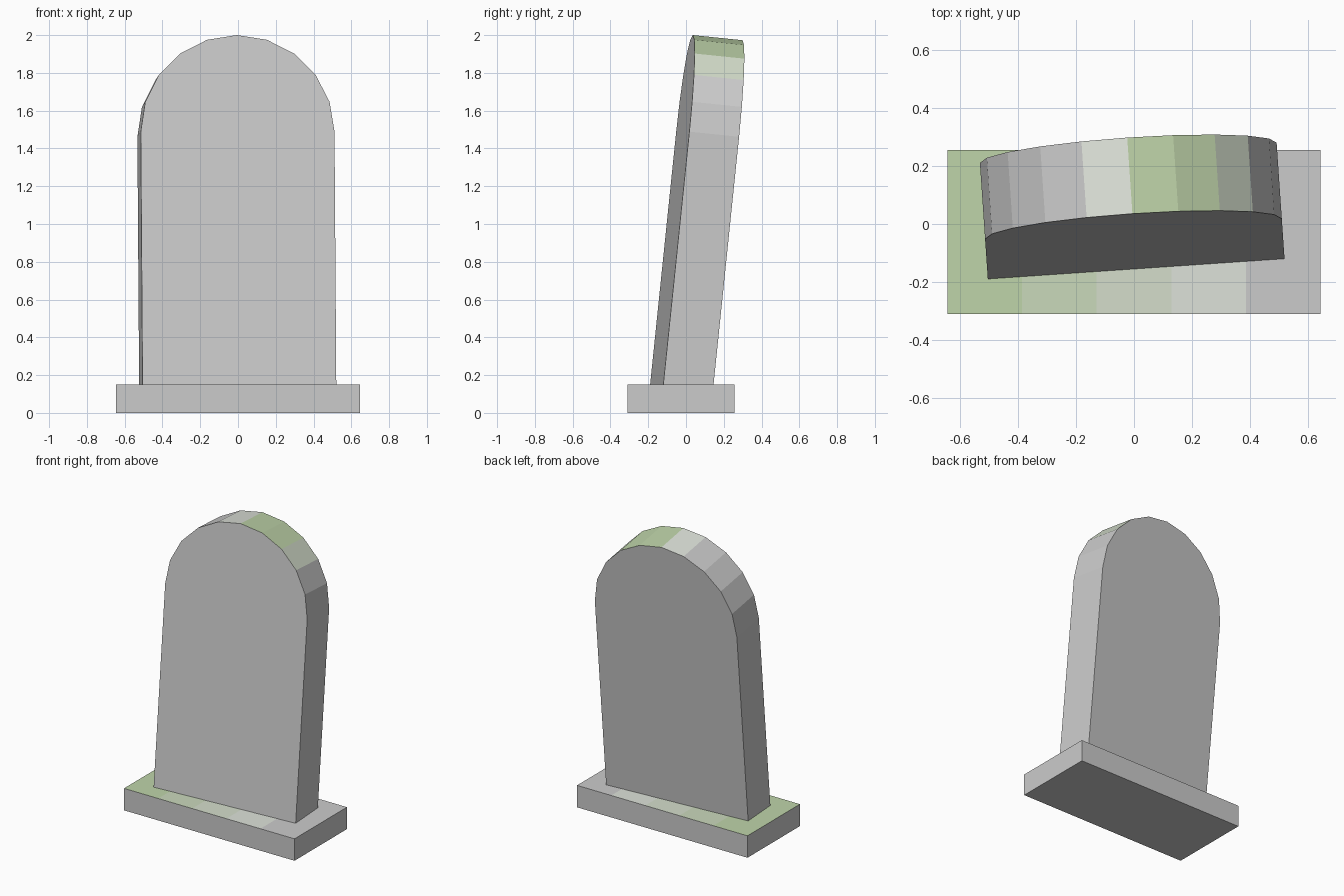
import bpy, bmesh
from math import sin, cos, pi, radians
from mathutils import Matrix, Vector

if "Cube" in bpy.data.objects:
    bpy.data.objects.remove(bpy.data.objects["Cube"])

GREY, MOSS = (0.8, 0.8, 0.8), (0.52, 0.66, 0.40)


def blend(amount):
    mat = bpy.data.materials.new(f"moss_{int(amount * 100)}")
    mat.diffuse_color = [g + (m - g) * amount for g, m in zip(GREY, MOSS)] + [1]
    mat.use_nodes = True
    mat.node_tree.nodes["Principled BSDF"].inputs["Base Color"].default_value = mat.diffuse_color
    return mat


# moss strengths: slot 0 is bare stone, slot 4 is full moss
STONE = [blend(i / 4) for i in range(5)]


def finish(name, bm):
    bmesh.ops.recalc_face_normals(bm, faces=bm.faces)
    mesh = bpy.data.meshes.new(name)
    bm.to_mesh(mesh)
    bm.free()
    for mat in STONE:
        mesh.materials.append(mat)
    obj = bpy.data.objects.new(name, mesh)
    bpy.context.collection.objects.link(obj)
    return obj


# plinth, with moss fading across its top from left to right
bm = bmesh.new()
bmesh.ops.create_cube(bm, size=1)
bmesh.ops.scale(bm, vec=(1.29, 0.567, 0.15), verts=bm.verts)
bmesh.ops.translate(bm, vec=(0, -0.027, 0.075), verts=bm.verts)
for x in (-0.387, -0.129, 0.129, 0.387):
    bmesh.ops.bisect_plane(bm, geom=bm.verts[:] + bm.edges[:] + bm.faces[:],
                           plane_co=(x, 0, 0), plane_no=(1, 0, 0))
bm.normal_update()
for f in bm.faces:
    if f.normal.z > 0.9:
        f.material_index = 4 - int((f.calc_center_median().x + 0.645) / 0.258)
finish("plinth", bm)

# round-topped slab: local origin is the front bottom centre at plinth height
R, T, SPRING, SEGS, SINK = 0.514, 0.265, 1.346, 10, 0.07
profile = [(R * cos(pi * i / SEGS), SPRING + R * sin(pi * i / SEGS))
           for i in range(SEGS + 1)]
profile += [(-R, -SINK), (R, -SINK)]
bm = bmesh.new()
front = [bm.verts.new((x, 0, z)) for x, z in profile]
back = [bm.verts.new((x, T, z)) for x, z in profile]
bm.faces.new(front)
bm.faces.new(back[::-1])
n = len(profile)
moss = {2: 2, 3: 4, 4: 4, 5: 1}  # mossy faces on the arch
for i in range(n):
    j = (i + 1) % n
    f = bm.faces.new((front[i], front[j], back[j], back[i]))
    f.material_index = moss.get(i, 0)
slab = finish("slab", bm)

# lean backwards and twist slightly
slab.matrix_world = (Matrix.Translation(Vector((0.0075, -0.155, 0.15)))
                     @ Matrix.Rotation(radians(3.9), 4, 'Z')
                     @ Matrix.Rotation(radians(-5.9), 4, 'X'))
